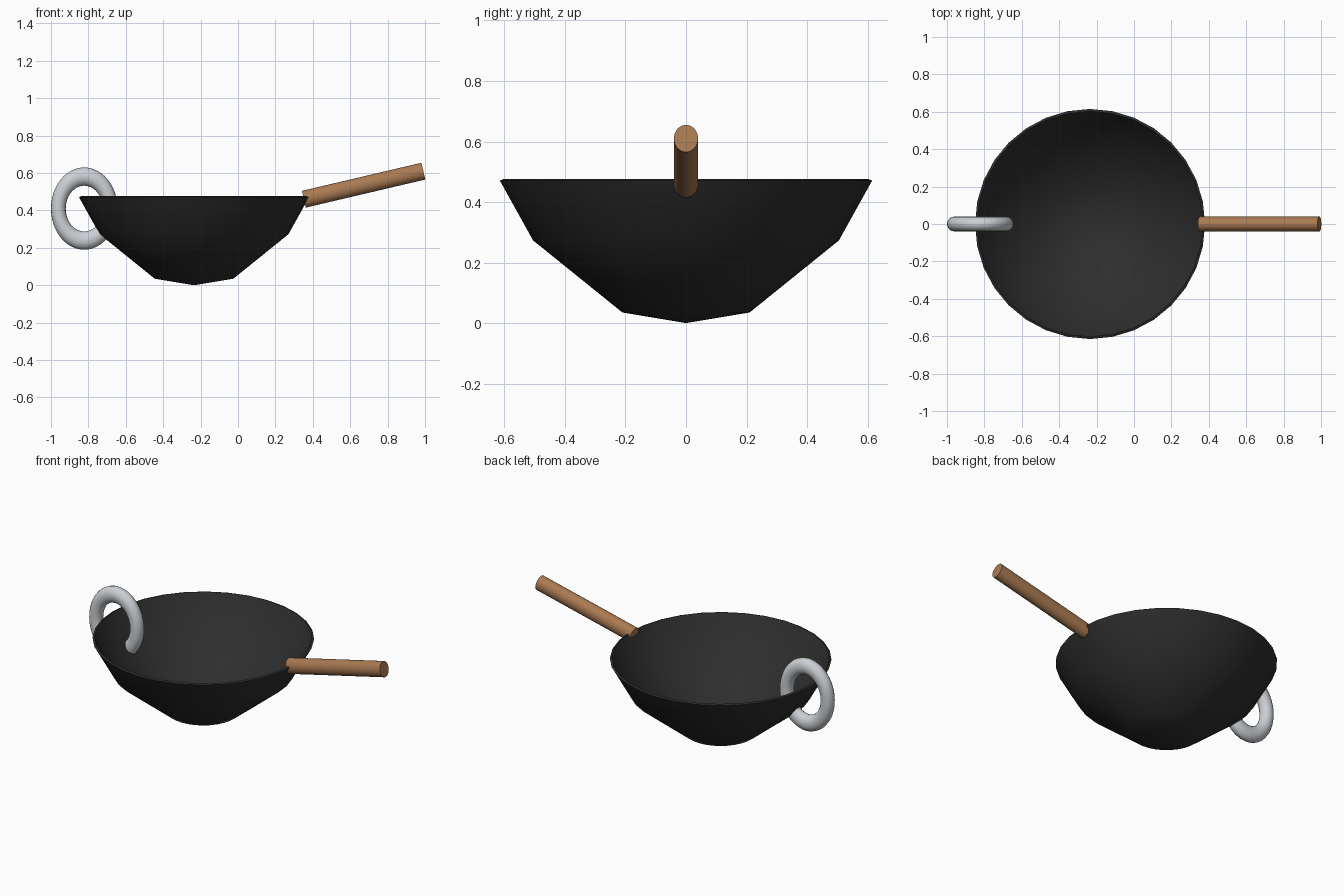
import bpy, math

if "Cube" in bpy.data.objects:
    bpy.data.objects.remove(bpy.data.objects["Cube"])


def material(name, color):
    m = bpy.data.materials.new(name)
    m.diffuse_color = (*color, 1.0)
    m.use_nodes = True
    m.node_tree.nodes["Principled BSDF"].inputs["Base Color"].default_value = m.diffuse_color
    return m


iron = material("black iron", (0.027, 0.027, 0.027))
wood = material("brown wood", (0.40, 0.195, 0.085))
steel = material("light steel", (0.60, 0.63, 0.66))


def finish(obj, name, mat, angle=45):
    obj.name = name
    obj.data.materials.append(mat)
    bpy.ops.object.select_all(action='DESELECT')
    obj.select_set(True)
    bpy.context.view_layer.objects.active = obj
    bpy.ops.object.transform_apply(location=False, rotation=False, scale=True)
    bpy.ops.object.shade_smooth_by_angle(angle=math.radians(angle))


def lathe(profile, sides):
    """Spin (radius, z) points round z; the end points lie on the axis."""
    verts = [(0, 0, profile[0][1])]
    for r, z in profile[1:-1]:
        for i in range(sides):
            a = 2 * math.pi * i / sides
            verts.append((r * math.cos(a), r * math.sin(a), z))
    verts.append((0, 0, profile[-1][1]))
    last, rings, faces = len(verts) - 1, len(profile) - 2, []
    for i in range(sides):
        j = (i + 1) % sides
        faces.append((0, 1 + j, 1 + i))
        for k in range(rings - 1):
            a, b = 1 + k * sides, 1 + (k + 1) * sides
            faces.append((a + i, a + j, b + j, b + i))
        top = 1 + (rings - 1) * sides
        faces.append((top + i, top + j, last))
    mesh = bpy.data.meshes.new("bowl")
    mesh.from_pydata(verts, [], faces)
    obj = bpy.data.objects.new("bowl", mesh)
    bpy.context.collection.objects.link(obj)
    return obj


# Thin-walled bowl: outside from the bottom up to the rim, then back down inside
bowl = lathe([(0, 0.0), (0.21, 0.035), (0.505, 0.273), (0.615, 0.471),
              (0.603, 0.476), (0.496, 0.282), (0.206, 0.047), (0, 0.013)], 32)
bowl.location.x = -0.235
finish(bowl, "bowl", iron)

# Wooden handle, tilted upward
start, end = (0.352, 0.46), (0.991, 0.61)
dx, dz = end[0] - start[0], end[1] - start[1]
bpy.ops.mesh.primitive_cylinder_add(
    vertices=32, radius=1, depth=1,
    location=((start[0] + end[0]) / 2, 0, (start[1] + end[1]) / 2),
    rotation=(0, math.atan2(dx, dz), 0))
handle = bpy.context.object
handle.scale = (0.046, 0.04, math.hypot(dx, dz))
finish(handle, "handle", wood)

# Oval ring through the opposite rim
bpy.ops.mesh.primitive_torus_add(
    major_segments=48, minor_segments=16, major_radius=0.1385,
    minor_radius=0.0395, location=(-0.822, 0, 0.41),
    rotation=(math.pi / 2, 0, 0))
ring = bpy.context.object
ring.scale = (1, 1.235, 1)
finish(ring, "hanging_ring", steel)
